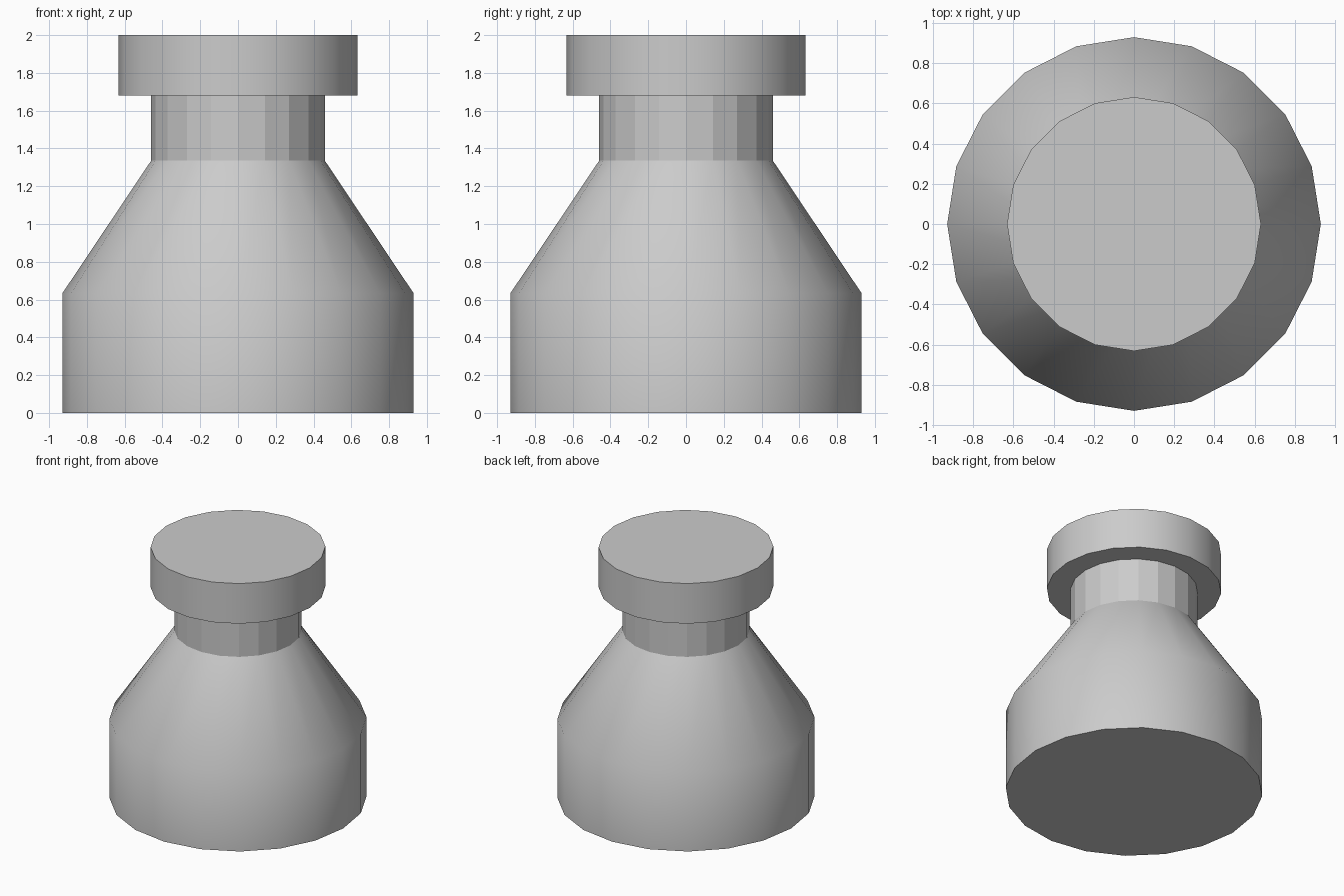
import bpy, bmesh, math

if "Cube" in bpy.data.objects:
    bpy.data.objects.remove(bpy.data.objects["Cube"])

SIDES = 20


def lathe(name, profile, smooth_angle=None):
    """Revolve (radius, z) points around z; radius 0 makes a flat n-gon end."""
    bm = bmesh.new()
    rings = []
    for r, z in profile:
        rings.append([bm.verts.new((r * math.cos(2 * math.pi * i / SIDES),
                                    r * math.sin(2 * math.pi * i / SIDES), z))
                      for i in range(SIDES)] if r > 0 else None)
    for a, b in zip(rings, rings[1:]):
        if a is None:
            bm.faces.new(b[::-1])
        elif b is None:
            bm.faces.new(a)
        else:
            for i in range(SIDES):
                j = (i + 1) % SIDES
                bm.faces.new((a[i], a[j], b[j], b[i]))
    mesh = bpy.data.meshes.new(name)
    bm.to_mesh(mesh)
    bm.free()
    obj = bpy.data.objects.new(name, mesh)
    bpy.context.collection.objects.link(obj)
    if smooth_angle:
        bpy.ops.object.select_all(action='DESELECT')
        obj.select_set(True)
        bpy.context.view_layer.objects.active = obj
        bpy.ops.object.shade_smooth_by_angle(angle=math.radians(smooth_angle))
    return obj


# Round body with sloping shoulder, smooth across the bend
lathe("bottle_body", [(0, 0), (0.93, 0), (0.93, 0.633), (0.46, 1.335)], 45)

# Faceted neck
lathe("bottle_neck", [(0.46, 1.335), (0.46, 1.68)])

# Wide stopper, its underside meeting the neck
lathe("stopper", [(0.46, 1.68), (0.632, 1.68), (0.632, 2.0), (0, 2.0)], 45)
